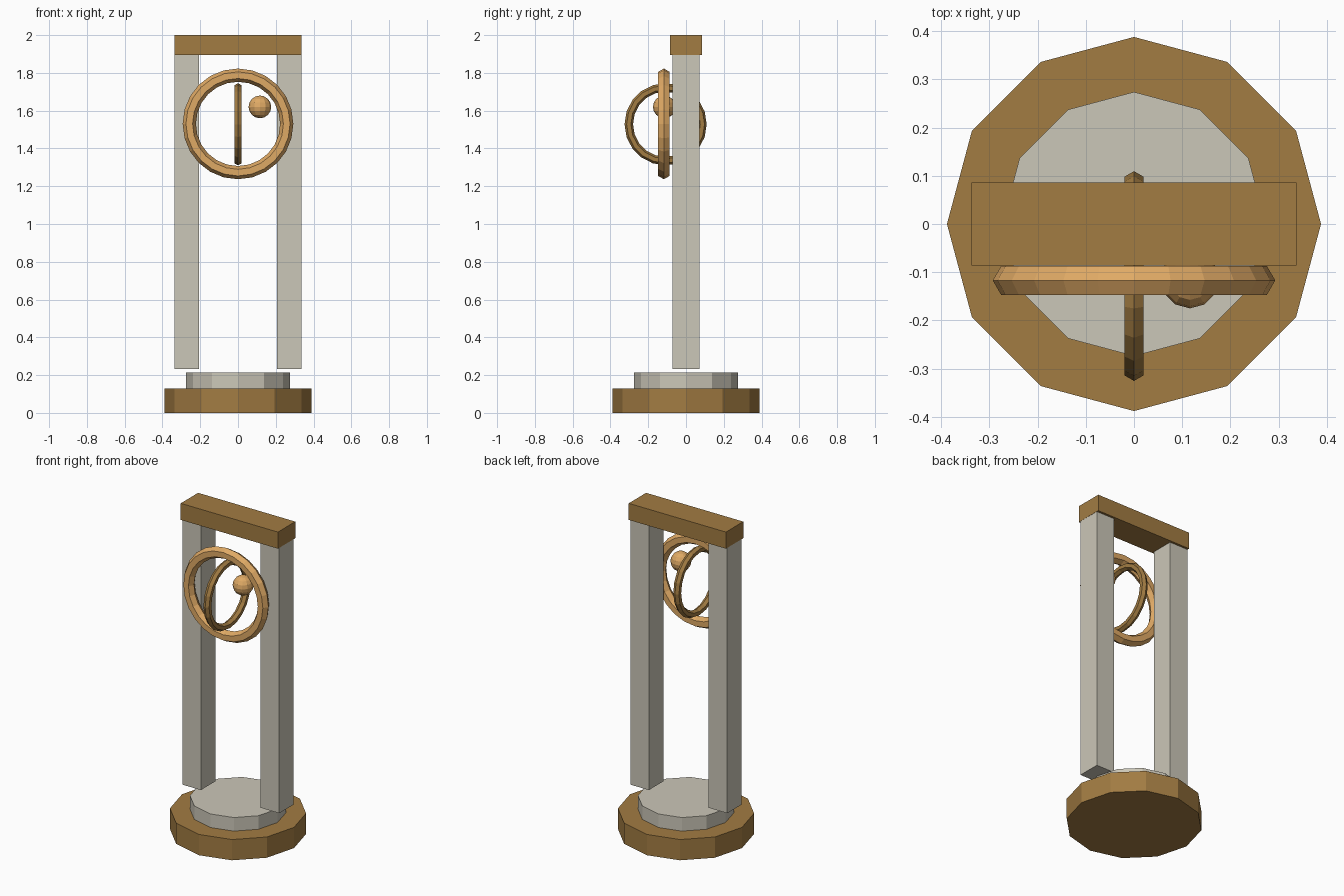
import bpy, bmesh
from math import cos, sin, pi
from mathutils import Matrix

if "Cube" in bpy.data.objects:
    bpy.data.objects.remove(bpy.data.objects["Cube"])


def material(name, rgb):
    m = bpy.data.materials.new(name)
    m.diffuse_color = (*rgb, 1)
    m.use_nodes = True
    m.node_tree.nodes["Principled BSDF"].inputs["Base Color"].default_value = m.diffuse_color
    return m


BRONZE = material("bronze", (0.36, 0.20, 0.055))
COPPER = material("copper", (0.74, 0.40, 0.13))
STONE = material("stone", (0.60, 0.57, 0.48))


def finish(name, bm, mat):
    bmesh.ops.recalc_face_normals(bm, faces=bm.faces)
    me = bpy.data.meshes.new(name)
    bm.to_mesh(me)
    bm.free()
    me.materials.append(mat)
    ob = bpy.data.objects.new(name, me)
    bpy.context.collection.objects.link(ob)
    return ob


def box(name, x, y, z, mat):
    bm = bmesh.new()
    size = [b - a for a, b in (x, y, z)]
    mid = [(a + b) / 2 for a, b in (x, y, z)]
    bmesh.ops.create_cube(bm, size=1, matrix=Matrix.Translation(mid) @ Matrix.Diagonal((*size, 1)))
    return finish(name, bm, mat)


def disc(name, radius, z0, z1, mat):
    bm = bmesh.new()
    bmesh.ops.create_cone(bm, cap_ends=True, segments=12, radius1=radius, radius2=radius,
                          depth=z1 - z0, matrix=Matrix.Translation((0, 0, (z0 + z1) / 2)))
    return finish(name, bm, mat)


def ring(name, major, minor, segments, matrix, mat, sides=6):
    bm = bmesh.new()
    loops = []
    for i in range(segments):
        a = 2 * pi * i / segments
        loop = []
        for j in range(sides):
            b = 2 * pi * j / sides
            r = major + minor * cos(b)
            loop.append(bm.verts.new((r * cos(a), r * sin(a), minor * sin(b))))
        loops.append(loop)
    for i in range(segments):
        p, q = loops[i], loops[(i + 1) % segments]
        for j in range(sides):
            k = (j + 1) % sides
            bm.faces.new((p[j], q[j], q[k], p[k]))
    bm.transform(matrix)
    return finish(name, bm, mat)


# stepped twelve-sided base
disc("base", 0.388, 0, 0.13, BRONZE)
disc("plinth", 0.274, 0.13, 0.215, STONE)

# two posts and the lintel across them
for side, label in ((-1, "left"), (1, "right")):
    x = sorted((side * 0.207, side * 0.336))
    box(label + "_post", x, (-0.072, 0.072), (0.232, 1.99), STONE)
box("lintel", (-0.337, 0.337), (-0.086, 0.086), (1.896, 2.0), BRONZE)

# crossed rings
ring("outer_ring", 0.258, 0.035, 24,
     Matrix.Translation((0, -0.117, 1.53)) @ Matrix.Rotation(pi / 2, 4, 'X'), COPPER)
ring("inner_ring", 0.195, 0.0225, 20,
     Matrix.Translation((0, -0.108, 1.528)) @ Matrix.Rotation(pi / 2, 4, 'Y'), BRONZE)

# small orb beside the inner ring
bm = bmesh.new()
bmesh.ops.create_uvsphere(bm, u_segments=12, v_segments=8, radius=0.06,
                          matrix=Matrix.Translation((0.116, -0.115, 1.62)))
finish("orb", bm, COPPER)
